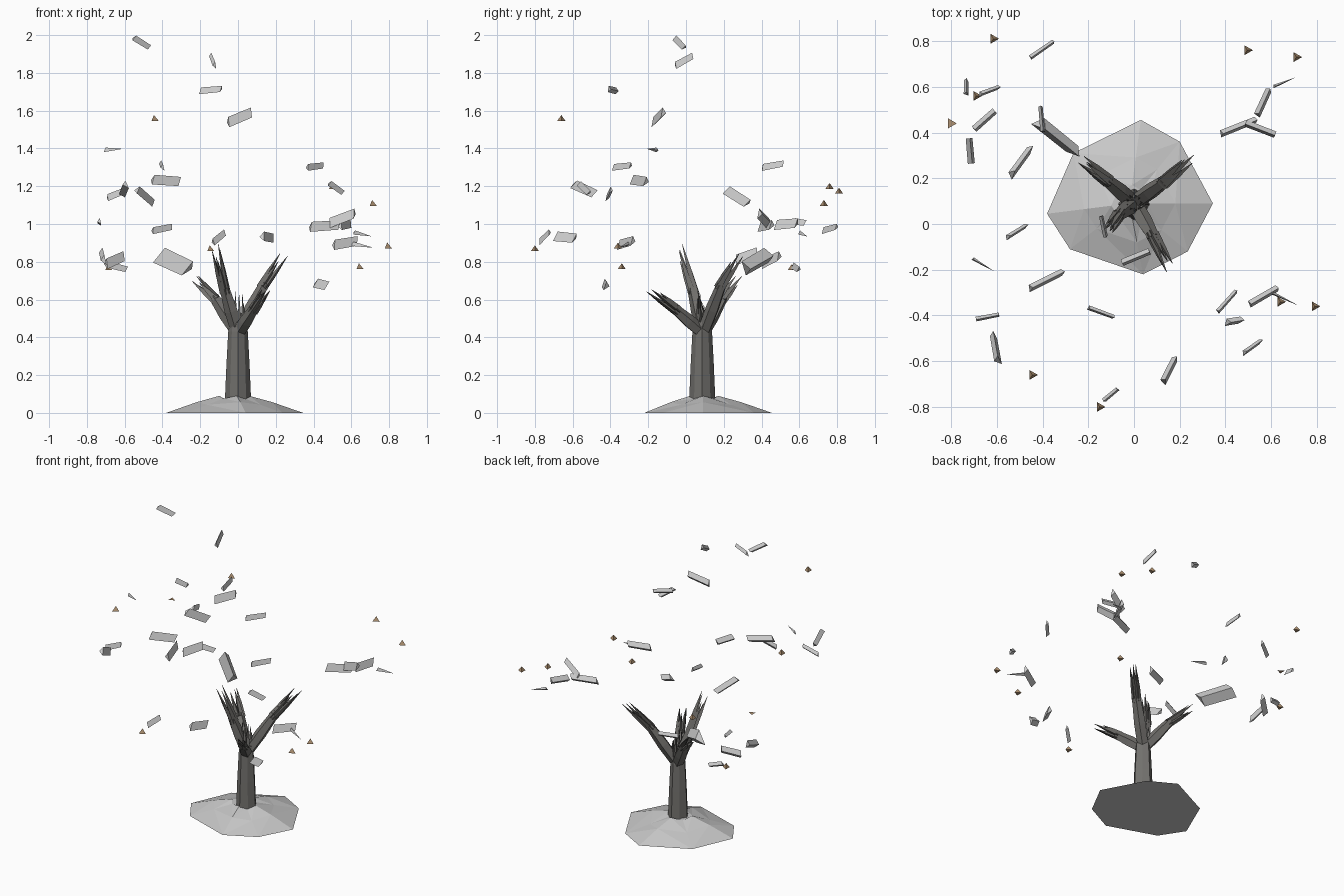
import bpy, bmesh, math, random
from mathutils import Vector

random.seed(4)
default = bpy.data.objects.get("Cube")
if default:
    bpy.data.objects.remove(default, do_unlink=True)


def material(name, colour):
    mat = bpy.data.materials.new(name)
    mat.use_nodes = True
    mat.diffuse_color = (*colour, 1)
    mat.node_tree.nodes["Principled BSDF"].inputs["Base Color"].default_value = (*colour, 1)
    return mat


bark = material("dark bark", (0.17, 0.165, 0.155))
wood = material("pale split wood", (0.63, 0.63, 0.63))
earth = material("pale earth", (0.58, 0.58, 0.58))
tan = material("tan chip", (0.43, 0.29, 0.17))


def finish(bm, name, mat):
    bmesh.ops.recalc_face_normals(bm, faces=bm.faces)
    mesh = bpy.data.meshes.new(name)
    bm.to_mesh(mesh)
    bm.free()
    mesh.materials.append(mat)
    obj = bpy.data.objects.new(name, mesh)
    bpy.context.collection.objects.link(obj)


def skin(bm, rings):
    """Join equal rings of points into a closed solid."""
    loops = [[bm.verts.new(p) for p in ring] for ring in rings]
    count = len(loops[0])
    for low, high in zip(loops, loops[1:]):
        for i in range(count):
            j = (i + 1) % count
            bm.faces.new((low[i], low[j], high[j], high[i]))
    bm.faces.new(loops[0][::-1])
    bm.faces.new(loops[-1])


def ring(centre, direction, radius, sides, ridge=0.0):
    """A ring of points around a direction, with optional ridges."""
    d = Vector(direction).normalized()
    u = d.orthogonal().normalized() if abs(d.z) < 0.99 else Vector((1, 0, 0))
    v = d.cross(u)
    points = []
    for i in range(sides):
        a = math.tau * i / sides
        r = radius * (1 + ridge * (-1) ** i)
        points.append(Vector(centre) + u * math.cos(a) * r + v * math.sin(a) * r)
    return points


def spike(bm, base, tip, radius):
    base, tip = Vector(base), Vector(tip)
    skin(bm, [ring(base, tip - base, radius, 3),
              ring(base.lerp(tip, 0.5), tip - base, radius * 0.7, 3),
              ring(tip, tip - base, 0.001, 3)])


# Low earth mound with an uneven eight-sided outline
outline = [(0.03, 0.455), (0.20, 0.36), (0.345, 0.09), (0.235, -0.12),
           (0.04, -0.22), (-0.28, -0.11), (-0.38, 0.045), (-0.265, 0.31)]
middle = Vector((-0.02, 0.09, 0))
bm = bmesh.new()
levels = []
for scale, height in ((1, 0), (0.55, 0.05), (0.22, 0.083)):
    levels.append([middle.lerp(Vector((x, y, 0)), scale) +
                   Vector((0, 0, height + (0.007 * (-1) ** i if height else 0)))
                   for i, (x, y) in enumerate(outline)])
skin(bm, levels)
bmesh.ops.triangulate(bm, faces=[f for f in bm.faces if len(f.verts) == 4])
finish(bm, "earth_mound", earth)

# Ridged trunk
bm = bmesh.new()
up = (0, 0, 1)
skin(bm, [ring((0, 0.086, z), up, r, 8, 0.06)
          for z, r in ((0.05, 0.066), (0.25, 0.058), (0.43, 0.049), (0.48, 0.04))])
finish(bm, "trunk", bark)

# Broken crown of splinters at the trunk top
bm = bmesh.new()
for i in range(9):
    a = math.tau * i / 9
    out = Vector((math.cos(a), math.sin(a), 0))
    spike(bm, Vector((0, 0.09, 0.42)) + out * 0.03,
          Vector((0, 0.095, random.uniform(0.55, 0.65))) + out * 0.03, 0.014)
finish(bm, "trunk_splinters", bark)

# Bent branches that fray into splinters
branches = {
    "tall_front_branch": ((-0.07, 0.035, 0.66), (-0.12, -0.035, 0.885)),
    "tall_back_branch": ((0.14, 0.19, 0.68), (0.25, 0.29, 0.845)),
    "low_back_branch": ((-0.125, 0.195, 0.61), (-0.235, 0.28, 0.72)),
    "low_front_branch": ((0.085, -0.06, 0.55), (0.155, -0.195, 0.655)),
}
root = Vector((0, 0.09, 0.42))
for name, (elbow, tip) in branches.items():
    elbow, tip = Vector(elbow), Vector(tip)
    bm = bmesh.new()
    along = elbow - root
    skin(bm, [ring(root, along, 0.034, 5),
              ring(root.lerp(elbow, 0.5), along, 0.037, 5),
              ring(elbow, tip - root, 0.028, 5)])
    heading = tip - elbow
    bases = ring(elbow - heading * 0.12, heading, 0.015, 5)
    tips = ring(tip, heading, 0.023, 5)
    for i, reach in enumerate((1.0, 0.75, 0.93, 0.7, 0.9)):
        spike(bm, bases[i], bases[i].lerp(tips[i], reach), 0.018)
    finish(bm, name, bark)


def shard(name, centre, axis, width, taper):
    """A skewed three-sided splinter of split wood."""
    c, axis = Vector(centre) / 100, Vector(axis) / 100
    d = axis.normalized()
    n = d.cross(Vector(up)).normalized()
    v = n.cross(d)
    section = ((-0.05, 0.5), (0.17, -0.5), (-0.42, -0.05))
    ends = []
    for side, scale in ((-0.5, 1), (0.5, taper)):
        ends.append([c + axis * side + (n * a + v * b + d * b * 0.35) * width * scale
                     for a, b in section])
    bm = bmesh.new()
    skin(bm, ends)
    finish(bm, name, wood)


# Flying splinters: centre and long axis in hundredths, grouped by size
slivers = [
    ((-66, -18, 139.5), (9, -5, 0.5)), ((66, 62, 94.5), (9, 4, -2)),
    ((66, -33, 88.5), (11, -5, -2)),
]
strips = [
    ((-51, -3.5, 196), (8, 5, -5)), ((-13, -1, 186.5), (-2, 9, 5)),
    ((-14.5, -39, 171), (11, -4, 1)), ((-40, 46, 131), (-1, 11, 2)),
    ((41, -34, 130.5), (8, 9, 1)), ((-64, -41, 116), (10, 2, 4)),
    ((52, -54, 119), (7, 5, -5)), ((-40, 76, 97.5), (10, 7, 2)),
    ((-10, -75, 93), (6, 5, 5)), ((-63, 58, 77), (8, 3, -2)),
    ((-73, 60, 101), (0, 6, -1)),
]
chunks = [
    ((1, -15, 156.5), (12, 5, 5)), ((-38, -25, 123), (14, 7, -1)),
    ((-49, 27, 114.5), (8, 11, -7)), ((-60, -54, 118.5), (-2, 11, -5)),
    ((16, -64, 93), (5, 10, -1)), ((55, 41, 103), (13, -5, 5)),
    ((46, 42, 99), (15, 6, 1)), ((57, 53, 100), (5, 11, 1)),
    ((57, -32, 90), (12, 7, 2)), ((-71, 32, 83), (-1, 11, 4)),
    ((-65, 45, 81), (9, 8, 4)), ((44, -43, 68), (6, 1, -1.5)),
]
logs = [((-34, 37, 80), (15, -12, -7))]
for label, group, width, taper in (("sliver", slivers, 0.024, 0.05), ("strip", strips, 0.035, 0.9),
                                   ("chunk", chunks, 0.052, 0.95), ("log", logs, 0.095, 0.95)):
    for i, (centre, axis) in enumerate(group):
        shard(f"flying_{label}_{i + 1}", centre, axis, width, taper)

# Small flying chips, the last one flat
chips = [(-44.5, -66, 156), (49.5, 76, 120), (71, 73, 111), (79, -36, 88.5), (64, -34, 77.5),
         (-69, 56, 77), (-61.5, 81, 117.5), (-15, -80, 87), (-80, 44, 112)]
for i, place in enumerate(chips):
    base = Vector(place) / 100 - Vector((0, 0, 0.014))
    bm = bmesh.new()
    corners = [bm.verts.new(p) for p in ring(base, up, 0.025, 3)]
    bm.faces.new(corners)
    if i < len(chips) - 1:
        peak = bm.verts.new(base + Vector((0, 0, 0.031)))
        for j in range(3):
            bm.faces.new((corners[j], corners[(j + 1) % 3], peak))
    finish(bm, f"flying_chip_{i + 1}", tan)
